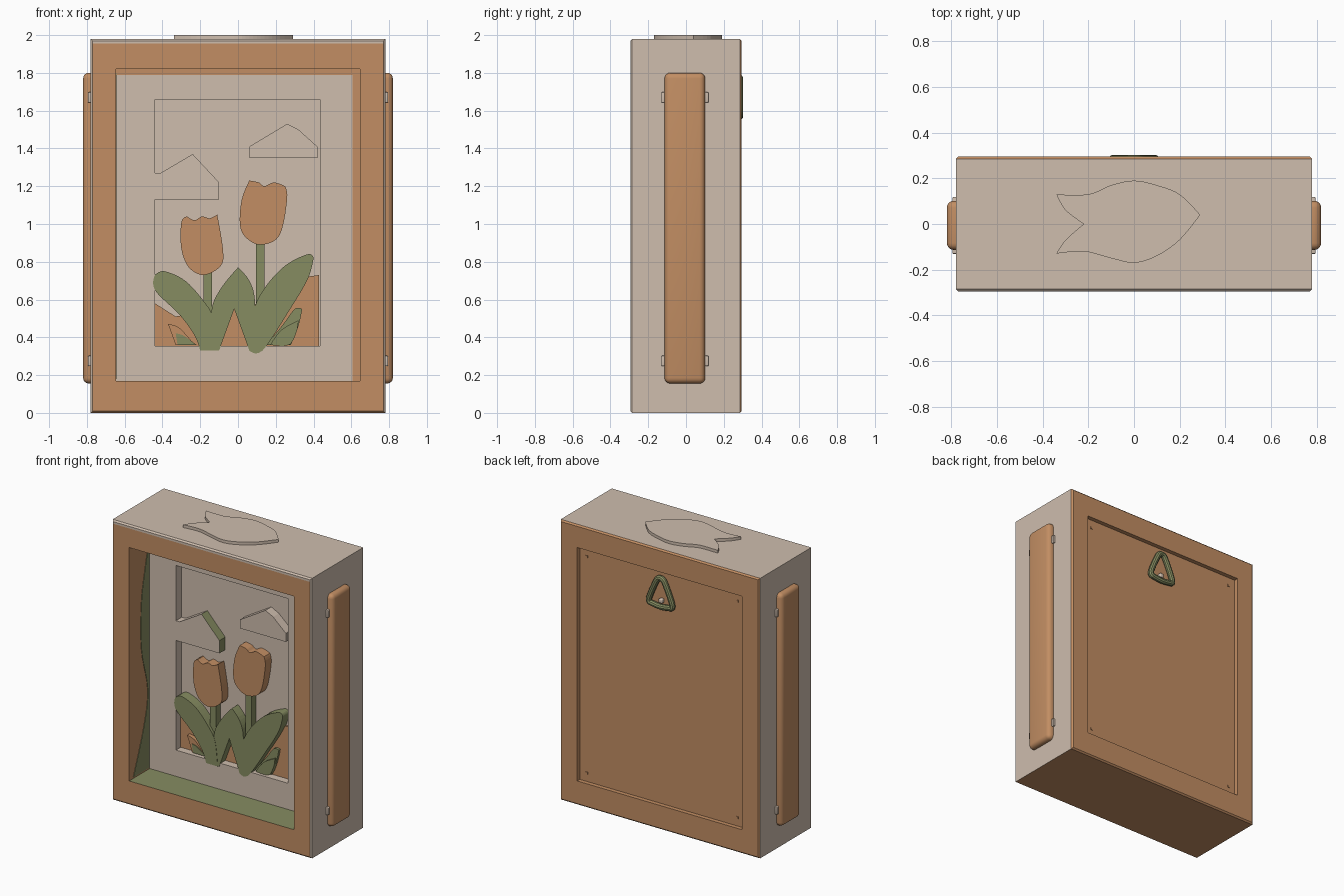
import bpy, bmesh
from mathutils import Vector

cube = bpy.data.objects.get("Cube")
if cube:
    bpy.data.objects.remove(cube)


def material(name, colour):
    m = bpy.data.materials.new(name)
    m.use_nodes = True
    m.diffuse_color = (*colour, 1)
    m.node_tree.nodes["Principled BSDF"].inputs["Base Color"].default_value = (*colour, 1)
    return m


TAN = material("pale_tan", (.62, .51, .42))
WOOD = material("warm_orange", (.54, .27, .125))
GREEN = material("leaf_green", (.24, .265, .12))


def finish(bm, name, mats, rule=None, smooth=False):
    """Turn a bmesh into an object, choosing materials by a rule on each face."""
    bmesh.ops.recalc_face_normals(bm, faces=bm.faces)
    for f in bm.faces:
        f.material_index = rule(f.calc_center_median(), f.normal) if rule else 0
    mesh = bpy.data.meshes.new(name)
    bm.to_mesh(mesh)
    bm.free()
    for m in mats:
        mesh.materials.append(m)
    ob = bpy.data.objects.new(name, mesh)
    bpy.context.collection.objects.link(ob)
    if smooth:
        shade(ob)
    return ob


def shade(ob):
    bpy.ops.object.select_all(action='DESELECT')
    ob.select_set(True)
    bpy.context.view_layer.objects.active = ob
    bpy.ops.object.shade_smooth_by_angle(angle=.6)


def block(name, size, centre, mat, bevel=0):
    bm = bmesh.new()
    bmesh.ops.create_cube(bm, size=1)
    for v in bm.verts:
        v.co = Vector(s * c for s, c in zip(size, v.co)) + Vector(centre)
    if bevel:
        bmesh.ops.bevel(bm, geom=bm.edges[:], offset=bevel, segments=4, profile=.5, affect='EDGES')
    return finish(bm, name, [mat], smooth=bevel > 0)


def rounded(points, steps=5):
    """Smooth a closed outline, keeping its sharp corners."""
    pts = [Vector(p) for p in points]
    n = len(pts)
    tangents = []
    for i, p in enumerate(pts):
        a, b = p - pts[i - 1], pts[(i + 1) % n] - p
        corner = a.normalized().dot(b.normalized()) < .45
        tangents.append(Vector((0, 0)) if corner else (a + b) / 2)
    out = []
    for i in range(n):
        p, q, s, t = pts[i], pts[(i + 1) % n], tangents[i], tangents[(i + 1) % n]
        for k in range(steps):
            u = k / steps
            h = u * u * (3 - 2 * u)
            out.append(p * (1 - h) + q * h + s * u * (1 - u) ** 2 - t * u * u * (1 - u))
    return out


def cutout(name, points, low, high, mats, axis=1, smooth=True, rule=None):
    """Extrude an outline, given in hundredths, along one axis."""
    outline = rounded(points) if smooth else [Vector(p) for p in points]
    bm = bmesh.new()
    verts = []
    for a, b in outline:
        co = [a / 100, b / 100]
        co.insert(axis, low)
        verts.append(bm.verts.new(co))
    face = bm.faces.new(verts)
    ext = bmesh.ops.extrude_face_region(bm, geom=[face])["geom"]
    shift = Vector((0, 0, 0))
    shift[axis] = high - low
    bmesh.ops.translate(bm, vec=shift, verts=[g for g in ext if isinstance(g, bmesh.types.BMVert)])
    return finish(bm, name, mats, rule)


# Case: rectangular rings lofted from the back panel round to the picture window
opening = (-.645, .645, .17, 1.82)
edge = (-.77, .77, .01, 1.97)
outer = (-.78, .78, 0, 1.98)
window = (-.44, .435, .355, 1.66)
MAT_Y = -.065
rings = [(opening, .265), (opening, .295), (edge, .295), (outer, .285), (outer, -.285),
         (edge, -.295), (opening, -.295), (opening, MAT_Y), (window, MAT_Y), (window, 0)]
bm = bmesh.new()
loops = []
for (x0, x1, z0, z1), y in rings:
    loops.append([bm.verts.new((x, y, z)) for x, z in ((x0, z0), (x1, z0), (x1, z1), (x0, z1))])
for a, b in zip(loops, loops[1:]):
    for i in range(4):
        j = (i + 1) % 4
        bm.faces.new((a[i], a[j], b[j], b[i]))
bm.faces.new(loops[0])
bm.faces.new(loops[-1])


def split(co, no, y):
    faces = [f for f in bm.faces if all(abs(v.co.y - y) < .001 for v in f.verts)]
    geom = set(faces)
    for f in faces:
        geom.update(f.edges, f.verts)
    bmesh.ops.bisect_plane(bm, geom=list(geom), plane_co=co, plane_no=no)


split((0, 0, 1.955), (0, 0, 1), -.295)
split((.605, 0, 0), (1, 0, 0), MAT_Y)
split((0, 0, 1.79), (0, 0, 1), MAT_Y)


def case_colour(c, n):
    if c.y > .26 or (c.z < .1 and n.z < -.5):
        return 1
    if abs(c.x) > .77 or c.z > 1.955:          # outer sides and top
        return 0
    if c.y < -.28:                             # front frame
        return 1
    if abs(n.y) > .9:                          # mount board and backdrop
        return 1 if c.x > .605 or c.z > 1.79 else 0
    if c.y > MAT_Y:                            # window walls
        return 0
    return 2 if n.z > .5 else 1                # cavity walls, green floor


finish(bm, "case", [TAN, WOOD, GREEN], case_colour)

# Painted green patch on the inner wall
cutout("wall_patch", [(-7, 180), (-12, 160), (-16, 138), (-16, 105), (-9, 74), (-13, 50),
                      (-25, 18), (-7, 18)], -.65, -.642, [GREEN], axis=0)

# Clouds
cutout("left_cloud", [(-45, 127), (-41, 127), (-24, 137), (-10, 122), (-10, 113), (-45, 113)],
       MAT_Y, .01, [TAN, GREEN], smooth=False, rule=lambda c, n: int(n.x > .3))
cutout("right_cloud", [(6, 135), (6, 141), (26, 153), (32, 150), (42, 141), (42, 135)],
       MAT_Y, .01, [TAN], smooth=False)

# Ground and small sprouts
cutout("ground", [(-44, 35), (-44, 58), (-33, 51), (-2, 57), (20, 58), (36, 72), (43, 73), (43, 35)],
       -.012, .01, [WOOD], smooth=False)
cutout("left_sprout", [(-37, 47), (-31, 45), (-23, 36), (-33, 36)], -.04, .01, [WOOD])
cutout("left_shoot", [(-33, 42), (-29, 41), (-22, 36), (-32, 36)], -.045, .01, [GREEN])
cutout("right_shoot", [(15, 36), (24, 47), (30, 55), (34, 55), (32, 46), (28, 36)],
       -.03, .01, [GREEN])
cutout("right_sprout", [(17, 36), (23, 44), (32, 49), (31, 43), (27, 36)], -.045, .01, [GREEN])

# Stems, flower heads and leaves
for side, x, low, high in (("left", -.16, .4, .76), ("right", .118, .4, .92)):
    block(side + "_stem", (.045, .06, high - low), (x, -.02, (low + high) / 2), GREEN)
cutout("left_flower", [(-30, 101), (-27, 104), (-23, 102), (-19, 104), (-15, 103), (-11, 105),
                       (-8, 87), (-9, 78), (-18, 73), (-26, 77), (-30, 87)], -.067, .01, [WOOD])
cutout("right_flower", [(6, 123), (11, 122), (14, 120), (19, 122), (25, 120), (26, 113),
                        (22, 94), (12, 89), (4, 93), (1, 100), (2, 113)], -.067, .01, [WOOD])
cutout("left_leaf", [(-44, 73), (-39, 75), (-28, 70), (-18, 59), (-13, 50), (-11, 33),
                     (-20, 33), (-23, 41), (-31, 52), (-44, 65)], -.071, .01, [GREEN])
cutout("centre_leaf", [(0, 77), (-9, 66), (-14, 54), (-12, 33), (-10, 33), (-2, 55),
                       (6, 33), (9, 33), (9, 59), (6, 70)], -.069, .01, [GREEN])
cutout("right_leaf", [(37, 84), (40, 82), (37, 71), (27, 54), (13, 33), (6, 33),
                      (8, 53), (14, 66), (25, 78)], -.072, .01, [GREEN])

# Raised fish shape on the lid
cutout("lid_fish", [(29, 4), (20, 13), (10, 17), (0, 19), (-10, 17), (-20, 13), (-34, 13),
                    (-30, 6), (-22, 0), (-30, -7), (-34, -13), (-22, -12), (-10, -15),
                    (0, -17), (10, -14), (20, -7)], 1.97, 2, [TAN], axis=2)

# Side handles with their clips
for side, s in (("left", 1), ("right", -1)):
    block(side + "_handle", (.08, .215, 1.645), (s * .78, -.006, .978), WOOD, .03)
    for place, z in (("lower", .275), ("upper", 1.67)):
        block(f"{side}_{place}_clip", (.03, .25, .055), (s * .78, -.006, z), TAN, .005)

# Triangular hanging ring on the back
curve = bpy.data.curves.new("hanging_ring", 'CURVE')
curve.dimensions = '3D'
curve.bevel_depth = .02
curve.bevel_resolution = 3
path = rounded([(0, 177), (3, 175), (9, 161), (8, 158), (0, 157), (-8, 158), (-9, 161), (-3, 175)])
spline = curve.splines.new('POLY')
spline.points.add(len(path) - 1)
for point, (x, z) in zip(spline.points, path):
    point.co = (x / 100, .283, z / 100, 1)
spline.use_cyclic_u = True
ring = bpy.data.objects.new("hanging_ring", curve)
bpy.context.collection.objects.link(ring)
curve.materials.append(GREEN)
bpy.ops.object.select_all(action='DESELECT')
ring.select_set(True)
bpy.context.view_layer.objects.active = ring
bpy.ops.object.convert(target='MESH')
shade(ring)
block("ring_peg", (.03, .03, .03), (0, .275, 1.61), TAN, .008)

# Corner pins of the back panel
for x in (-.59, .59):
    for z in (.23, 1.76):
        block("panel_pin", (.015, .008, .015), (x, .266, z), WOOD)
